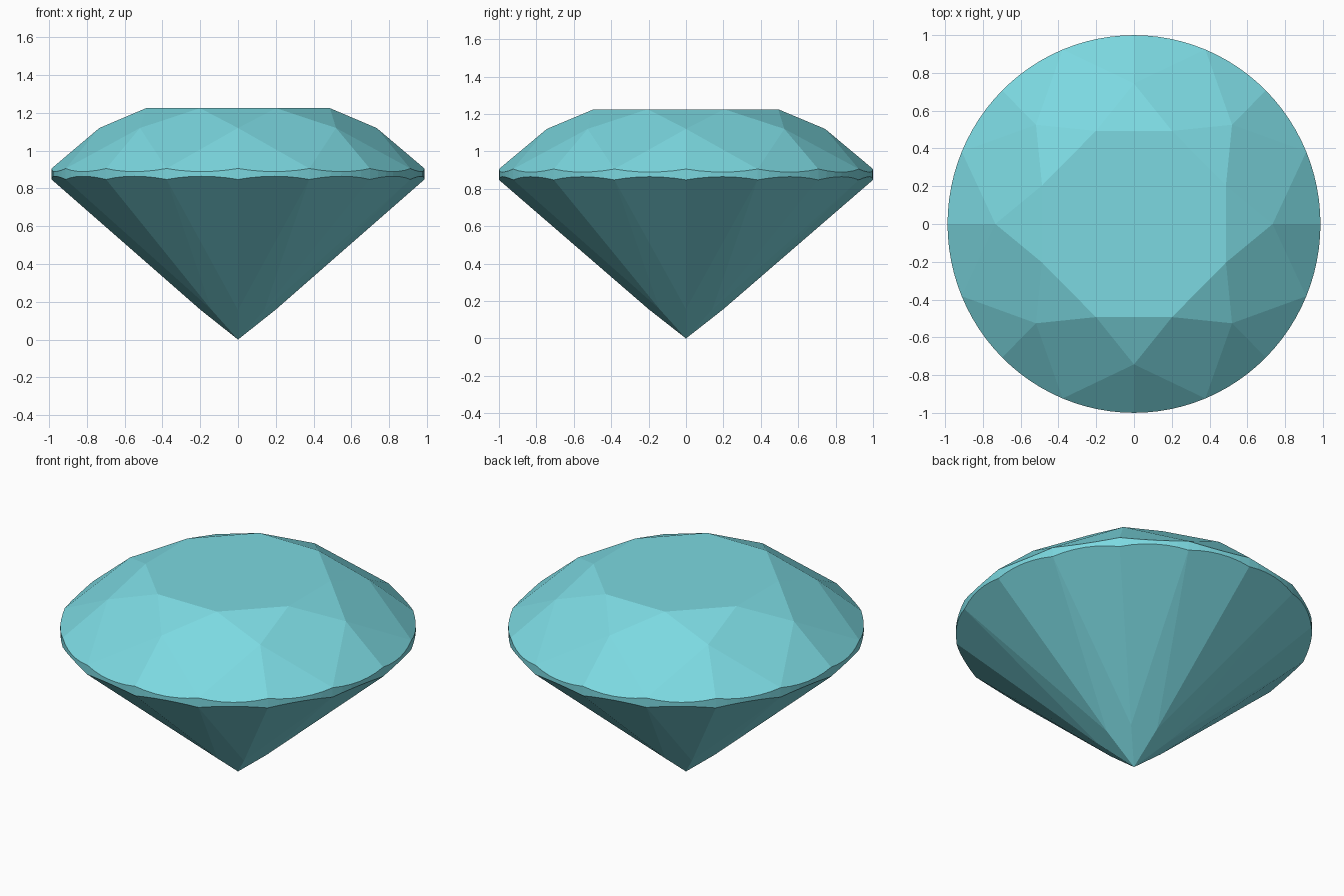
import bpy, bmesh, math

if "Cube" in bpy.data.objects:
    bpy.data.objects.remove(bpy.data.objects["Cube"])

SX = 0.9875            # stone is very slightly narrower in x
N = 6                  # girdle segments per half facet
STEP = math.pi / 8     # 22.5 degrees
TABLE = (0.5336, 1.2255)
STAR = (0.7435, 1.1205)
G_TOP, G_LOW = 0.906, 0.848
PAV_R = 0.2
PAV_Z = PAV_R * G_LOW * math.cos(STEP)

bm = bmesh.new()


def pt(r, a, z):
    return (SX * r * math.cos(a), r * math.sin(a), z)


def face(*pts):
    bm.faces.new([bm.verts.new(p) for p in pts])


def arc(a, b, z, slope):
    """Girdle edge between two angles, where a sloped facet meets the round side."""
    mid, half = (a + b) / 2, abs(b - a) / 2
    s = slope / math.cos(half)
    out = []
    for i in range(N + 1):
        t = a + (b - a) * i / N
        out.append(pt(1, t, z - s * (math.cos(t - mid) - math.cos(half))))
    return out


up_slope = (STAR[1] - G_TOP) / (1 - STAR[0])
low_slope = -(G_LOW - PAV_Z) / (1 - PAV_R)

# table
face(*[pt(TABLE[0], STEP * (2 * k + 1), TABLE[1]) for k in range(8)])

for k in range(8):
    a = 2 * k * STEP
    l, r, n = a - STEP, a + STEP, a + 2 * STEP
    star = pt(STAR[0], a, STAR[1])
    # star facet and kite facet of the crown
    face(pt(TABLE[0], l, TABLE[1]), star, pt(TABLE[0], r, TABLE[1]))
    face(pt(TABLE[0], r, TABLE[1]), star, pt(1, r, G_TOP), pt(STAR[0], n, STAR[1]))
    # long kite facet of the pavilion
    low = pt(PAV_R, a, PAV_Z)
    face((0, 0, 0), pt(PAV_R, n, PAV_Z), pt(1, r, G_LOW), low)
    # half facets above and below, with the girdle band between them
    for p, q in ((l, a), (a, r)):
        top = arc(p, q, G_TOP, up_slope)
        bot = arc(p, q, G_LOW, low_slope)
        face(star, *top)
        face(low, *reversed(bot))
        for i in range(N):
            face(bot[i], bot[i + 1], top[i + 1], top[i])

bmesh.ops.remove_doubles(bm, verts=bm.verts[:], dist=1e-4)
bmesh.ops.recalc_face_normals(bm, faces=bm.faces[:])

mesh = bpy.data.meshes.new("cut_gem")
bm.to_mesh(mesh)
bm.free()
mat = bpy.data.materials.new("pale aqua")
mat.diffuse_color = (0.2, 0.69, 0.75, 1)
mat.use_nodes = True
mat.node_tree.nodes["Principled BSDF"].inputs["Base Color"].default_value = mat.diffuse_color
mesh.materials.append(mat)
gem = bpy.data.objects.new("cut_gem", mesh)
bpy.context.collection.objects.link(gem)
